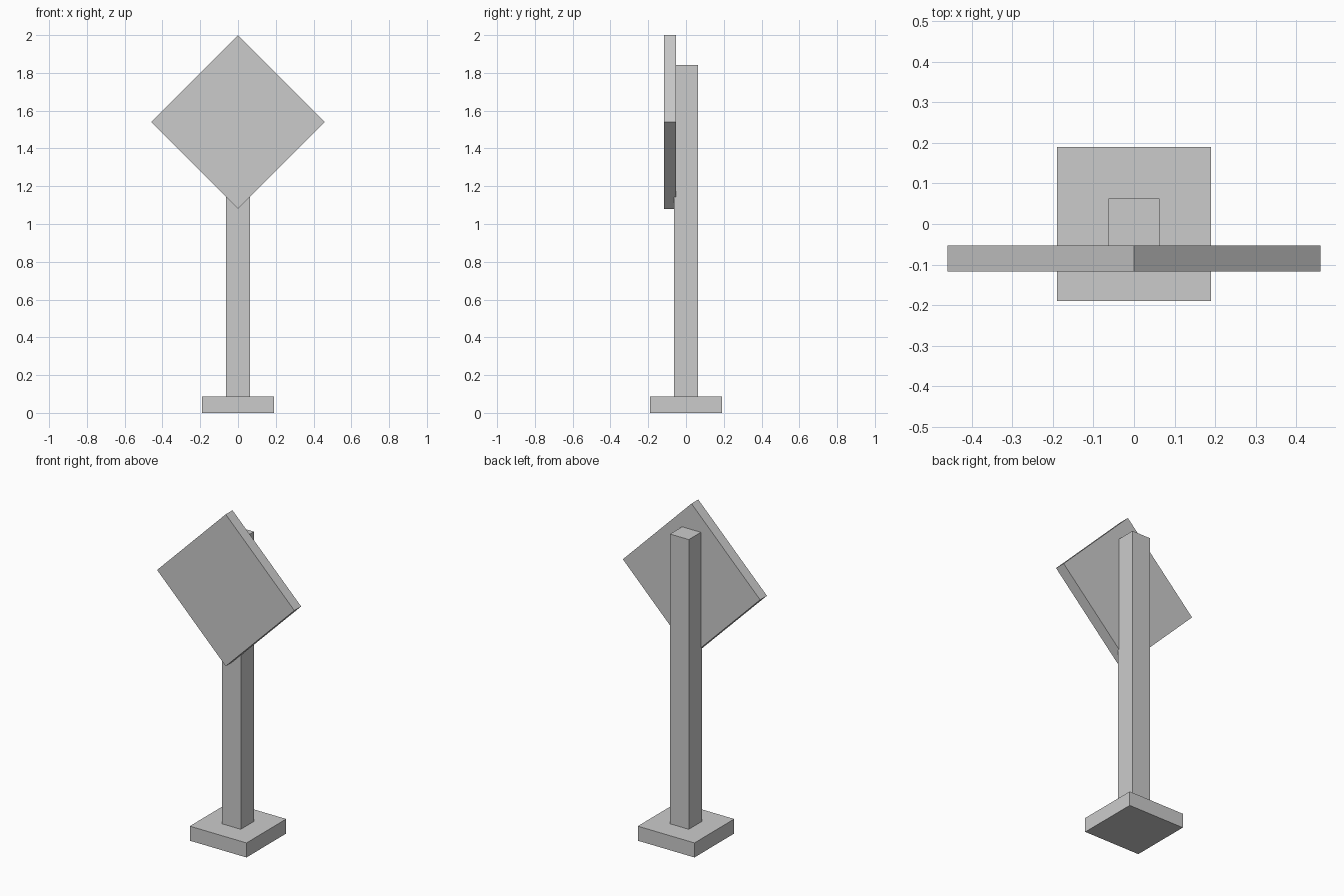
import bpy
import math

# Remove the default cube
cube = bpy.data.objects.get("Cube")
if cube:
    bpy.data.objects.remove(cube, do_unlink=True)

# Single plain grey
grey = bpy.data.materials.new("plain_grey")
grey.use_nodes = True
colour = (0.6, 0.6, 0.6, 1)
grey.diffuse_color = colour
grey.node_tree.nodes["Principled BSDF"].inputs["Base Color"].default_value = colour


def box(name, size, centre, turn=0):
    """Flat-sided box, optionally turned about the front-to-back axis."""
    bpy.ops.mesh.primitive_cube_add(size=1, location=centre)
    ob = bpy.context.object
    ob.name = name
    ob.scale = size
    bpy.ops.object.transform_apply(location=False, rotation=False, scale=True)
    ob.rotation_euler.y = turn
    ob.data.materials.append(grey)
    return ob


# Foot slab
base_height = 0.088
box("base", (0.38, 0.38, base_height), (0, 0, base_height / 2))

# Upright post standing on the slab
post_top = 1.843
box("post", (0.126, 0.126, post_top - base_height),
    (0, 0, (post_top + base_height) / 2))

# Diamond panel fixed to the front of the post
half_diagonal = 0.46
side = half_diagonal * math.sqrt(2)
box("sign_panel", (side, 0.065, side),
    (0, -0.085, 2 - half_diagonal), math.radians(45))
